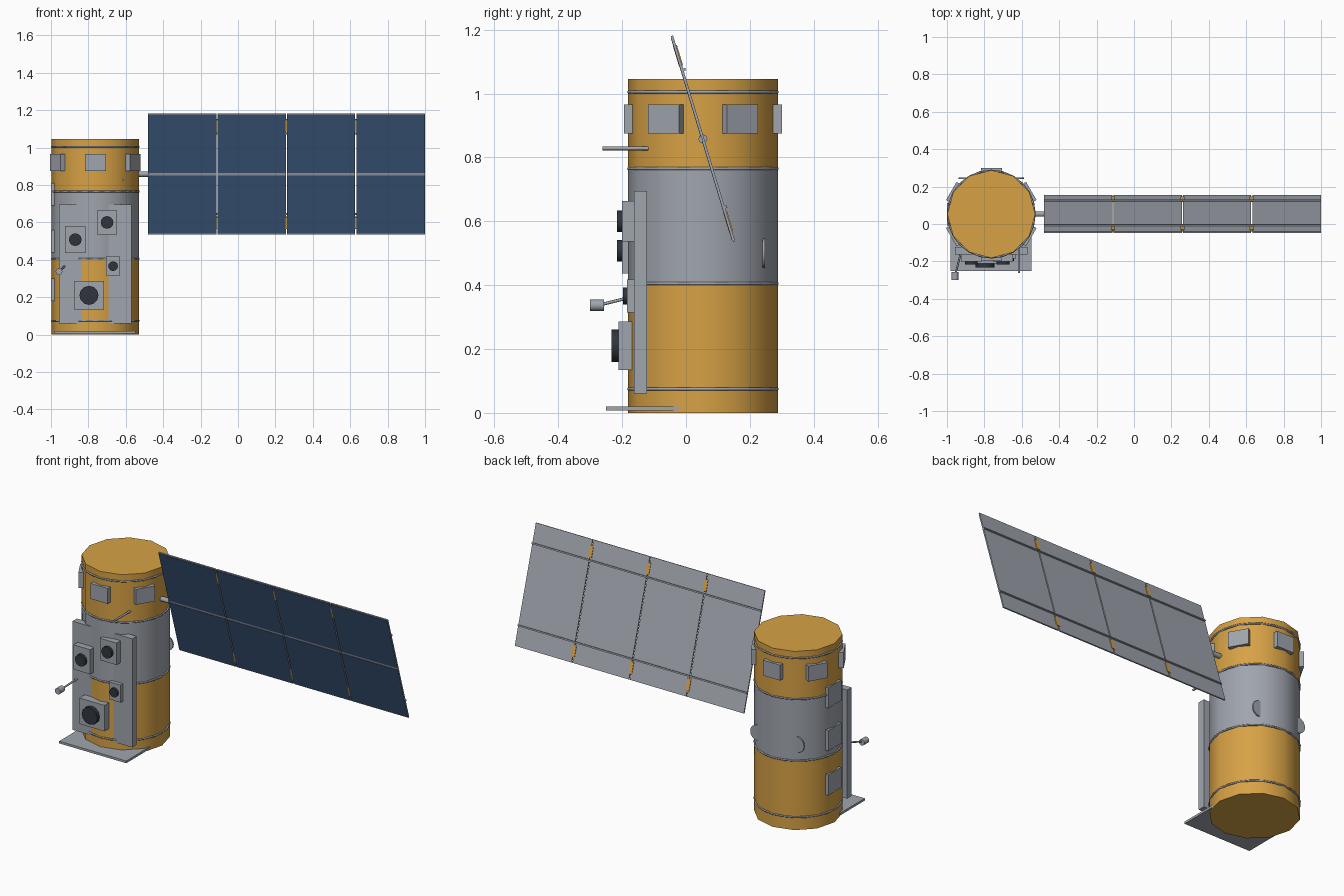
import bpy
import bmesh
from math import radians, cos, sin
from mathutils import Vector, Matrix

cube = bpy.data.objects.get("Cube")
if cube:
    bpy.data.objects.remove(cube, do_unlink=True)


def material(name, rgb):
    m = bpy.data.materials.new(name)
    m.use_nodes = True
    m.diffuse_color = (*rgb, 1)
    m.node_tree.nodes["Principled BSDF"].inputs["Base Color"].default_value = (*rgb, 1)
    return m


GOLD = material("gold foil", (0.68, 0.36, 0.06))
GREY = material("light grey metal", (0.35, 0.375, 0.42))
BLUE = material("solar blue", (0.045, 0.095, 0.2))
DARK = material("dark lens", (0.03, 0.036, 0.045))

CX, CY, R = -0.763, 0.053, 0.235
AXIS = Vector((CX, CY, 0))


def box(name, lo, hi, mat, frame=Matrix()):
    """Box between two corners, optionally placed in a local frame."""
    lo, hi = Vector(lo), Vector(hi)
    bpy.ops.mesh.primitive_cube_add(size=1)
    ob = bpy.context.object
    ob.name = name
    ob.data.materials.append(mat)
    ob.data.transform(frame @ Matrix.Translation((lo + hi) / 2)
                      @ Matrix.Diagonal((*(hi - lo), 1)))
    return ob


def rod(name, a, b, radius, mat, sides=12):
    """Cylinder between two points."""
    a, b = Vector(a), Vector(b)
    bpy.ops.mesh.primitive_cylinder_add(vertices=sides, radius=radius, depth=(b - a).length)
    ob = bpy.context.object
    ob.name = name
    ob.data.materials.append(mat)
    turn = (b - a).to_track_quat('Z', 'Y').to_matrix().to_4x4()
    ob.data.transform(Matrix.Translation((a + b) / 2) @ turn)
    bpy.ops.object.shade_smooth_by_angle(angle=radians(50))
    return ob


# Drum body: gold, with a grey middle band
body = rod("body", AXIS, AXIS + Vector((0, 0, 1.045)), R, GOLD)
body.data.materials.append(GREY)
bm = bmesh.new()
bm.from_mesh(body.data)
for z in (0.405, 0.765):
    bmesh.ops.bisect_plane(bm, geom=bm.verts[:] + bm.edges[:] + bm.faces[:],
                           plane_co=(0, 0, z), plane_no=(0, 0, 1))
for f in bm.faces:
    f.material_index = int(0.405 < f.calc_center_median().z < 0.765)
bm.to_mesh(body.data)
bm.free()

# Seam rings
for z in (0.075, 0.405, 0.765, 1.005):
    bpy.ops.mesh.primitive_torus_add(location=(CX, CY, z), major_radius=0.2325, minor_radius=0.005,
                                     major_segments=24, minor_segments=6)
    ring = bpy.context.object
    ring.name = "seam_ring"
    ring.data.materials.append(GREY)
    bpy.ops.object.shade_smooth_by_angle(angle=radians(70))

# Six boxes around the top
for i in range(6):
    frame = Matrix.Translation(AXIS) @ Matrix.Rotation(radians(30 + 60 * i), 4, 'Z')
    box("top_box", (0.215, -0.056, 0.875), (0.247, 0.056, 0.965), GREY, frame)

# Square plates on the right side
for z in (0.24, 0.5, 0.75):
    box("side_plate", (-1.0, CY - 0.06, z - 0.06), (-0.97, CY + 0.06, z + 0.06), GREY)

# Upright mounting slabs on the front
for x in (-0.957, -0.7):
    box("mount_slab", (x, -0.163, 0.06), (x + 0.13, -0.122, 0.695), GREY)

# Instruments: centre x, z, half width, half height, box front, lens radius, lens front
for x, z, w, h, y, r, lens in ((-0.70, 0.60, 0.054, 0.064, -0.2, 0.034, -0.216),
                               (-0.87, 0.508, 0.054, 0.072, -0.2, 0.034, -0.216),
                               (-0.668, 0.366, 0.038, 0.051, -0.185, 0.026, -0.197),
                               (-0.797, 0.21, 0.081, 0.076, -0.212, 0.051, -0.233)):
    box("instrument_box", (x - w, y, z - h), (x + w, -0.163, z + h), GREY)
    rod("instrument_lens", (x, y + 0.005, z), (x, lens, z), r, DARK)

# Small sensor on an arm, and a whip antenna
rod("sensor_arm", (-0.925, -0.15, 0.368), (-0.955, -0.27, 0.338), 0.005, GREY, 8)
rod("sensor_head", (-0.957, -0.3, 0.337), (-0.957, -0.257, 0.337), 0.018, GREY)
rod("whip_antenna", (-0.615, -0.262, 0.828), (-0.615, -0.118, 0.828), 0.006, GREY, 8)

# Disc handles at the back and the base plate
for side in (-1, 1):
    x = CX + side * 0.128
    rod("disc_handle", (x, 0.24, 0.5), (x, 0.248, 0.5), 0.046, GREY, 16)
box("base_plate", (-0.982, -0.25, 0.007), (-0.548, -0.02, 0.02), GREY)

# Solar wing, built upright in its own tilted frame
wing = Matrix.Translation((0, CY, 0.858)) @ Matrix.Rotation(radians(16.8), 4, 'X')
X0, WIDTH, HALF, GAP = -0.482, 0.3705, 0.337, 0.003
rod("wing_shaft", (-0.56, CY, 0.858), (X0 + 0.004, CY, 0.858), 0.014, GREY)
for i in range(4):
    a = X0 + i * WIDTH + (GAP if i else 0)
    b = X0 + (i + 1) * WIDTH - (GAP if i < 3 else 0)
    box("wing_sheet", (a, -0.003, -HALF), (b, 0.004, HALF), GREY, wing)
    for lo, hi in ((-HALF + 0.006, -0.007), (0.007, HALF - 0.006)):
        box("solar_cells", (a + 0.001, -0.005, lo), (b - 0.001, -0.002, hi), BLUE, wing)
    # Gold hinges bridging the gaps
    if i < 3:
        for s in (-0.272, 0.272):
            x = b + GAP
            box("hinge_pin", (x - 0.004, -0.006, s - 0.033), (x + 0.004, 0.005, s + 0.033), GOLD, wing)
            box("hinge_leaf", (x - 0.011, 0.003, s - 0.033), (x + 0.011, 0.007, s + 0.033), GOLD, wing)

# Stiffener rails on the back of the wing
for s in (-0.225, 0.225):
    box("wing_rail", (X0, 0.003, s - 0.004), (X0 + 4 * WIDTH, 0.011, s + 0.004), GREY, wing)
